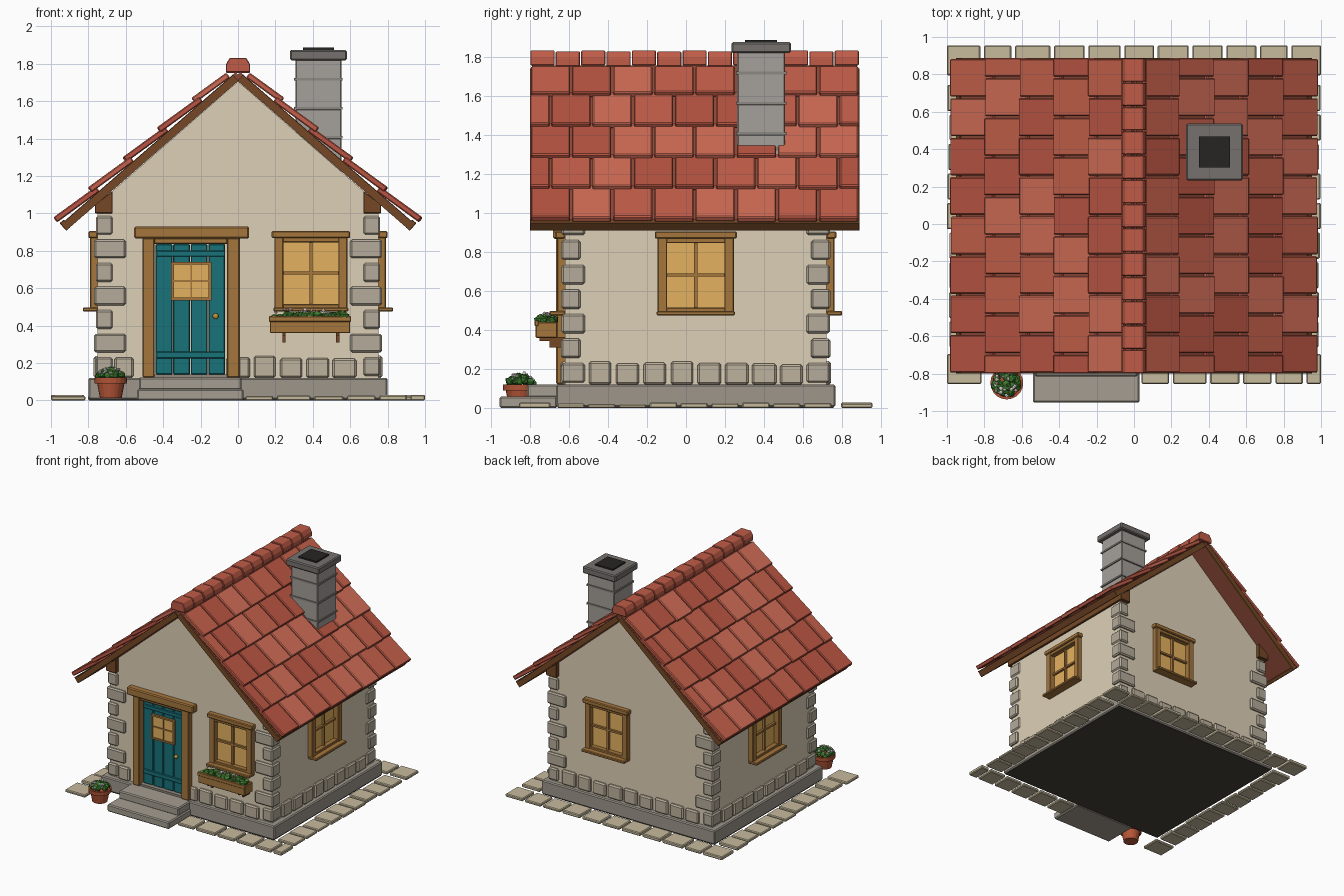
import bpy, bmesh, random
from math import sin, cos, radians, pi
from mathutils import Matrix, Vector

if "Cube" in bpy.data.objects:
    bpy.data.objects.remove(bpy.data.objects["Cube"])

random.seed(4)
T, RZ = Matrix.Translation, lambda a: Matrix.Rotation(radians(a), 4, 'Z')
MATS = {}


def mat(hexcode):
    if hexcode not in MATS:
        m = bpy.data.materials.new("colour_" + hexcode)
        c = [(int(hexcode[i:i + 2], 16) / 255) ** 2.2 for i in (0, 2, 4)]
        m.diffuse_color = (*c, 1)
        m.use_nodes = True
        m.node_tree.nodes["Principled BSDF"].inputs["Base Color"].default_value = m.diffuse_color
        MATS[hexcode] = m
    return MATS[hexcode]


def finish(name, color, bm, bevel=0.0):
    bmesh.ops.recalc_face_normals(bm, faces=bm.faces)
    me = bpy.data.meshes.new(name)
    bm.to_mesh(me)
    bm.free()
    ob = bpy.data.objects.new(name, me)
    bpy.context.collection.objects.link(ob)
    me.materials.append(mat(color))
    if bevel:
        b = ob.modifiers.new("bevel", 'BEVEL')
        b.width, b.segments, b.limit_method = bevel, 1, 'ANGLE'
    return ob


def cubes(name, color, mats, bevel=0.0):
    bm = bmesh.new()
    for m in mats:
        bmesh.ops.create_cube(bm, size=1, matrix=m)
    return finish(name, color, bm, bevel)


def boxm(x0, x1, y0, y1, z0, z1):
    return T(((x0 + x1) / 2, (y0 + y1) / 2, (z0 + z1) / 2)) @ Matrix.Diagonal((x1 - x0, y1 - y0, z1 - z0, 1))


def boxes(name, color, lst, bevel=0.0, m=Matrix()):
    return cubes(name, color, [m @ boxm(*b) for b in lst], bevel)


def prisms(name, color, profile, spans, bevel=0.0):
    # x-z profile extruded along y for every (y0, y1, dz)
    bm = bmesh.new()
    for y0, y1, dz in spans:
        f = bm.faces.new([bm.verts.new((x, y0, z + dz)) for x, z in profile])
        r = bmesh.ops.extrude_face_region(bm, geom=[f])
        bmesh.ops.translate(bm, vec=(0, y1 - y0, 0), verts=[v for v in r["geom"] if isinstance(v, bmesh.types.BMVert)])
    return finish(name, color, bm, bevel)


WALL, STONE, WOOD, DARKWOOD, GLASS, TEAL = "DDCFB6", "B3AA99", "A3753F", "74492A", "E4B060", "1F7279"
YC = 0.05
# Wall frames: local x runs along the wall, outward is -y, origin on the wall face
FRONT, BACK = T((0, -0.62, 0)), T((0, 0.72, 0)) @ RZ(180)
RIGHT, LEFT = T((0.75, YC, 0)) @ RZ(90), T((-0.75, YC, 0)) @ RZ(-90)

# Plinth, dark underside and inner core
boxes("plinth", "9C958A", [(-.8, .8, -.665, .765, .005, .12)], .008)
boxes("underside", "4A443E", [(-.79, .79, -.655, .755, 0, .02)])
boxes("wall_core", WALL, [(-.7, .7, -.57, .67, .1, 1.0)])


def wall(name, m, half, openings):
    lst, x = [], -half
    for a, b, z0, z1 in openings:
        lst += [(x, a, 0, .055, .12, 1.0), (a, b, 0, .055, z1, 1.0)]
        if z0 > .13:
            lst.append((a, b, 0, .055, .12, z0))
        x = b
    lst.append((x, half, 0, .055, .12, 1.0))
    boxes(name, WALL, lst, 0, m)


wall("front_wall", FRONT, .75, [(-.49, -.015, .12, .87), (.2, .57, .49, .88)])
wall("back_wall", BACK, .75, [(-.395, -.025, .49, .88)])
wall("right_wall", RIGHT, .62, [(-.185, .185, .49, .88)])
wall("left_wall", LEFT, .62, [(-.185, .185, .49, .88)])
prisms("gables", WALL, [(-.75, 1), (.75, 1), (.75, 1.05), (0, 1.705), (-.75, 1.05)], [(-.62, -.565, 0), (.665, .72, 0)])
for s, n in ((1, "right"), (-1, "left")):
    prisms(n + "_wall_plate", DARKWOOD, [(s * .67, 1), (s * .765, 1), (s * .765, 1.05), (s * .67, 1.12)],
           [(-.655, .755, 0)], .004)

# Corner quoins, alternating long and short
q = []
for sx in (-1, 1):
    for sy in (-1, 1):
        for i in range(7):
            long = i % 2 == 1
            lx, ly = (.17, .1) if long else (.09, .12)
            ox, oy = (.77, .69) if long else (.76, .687)
            z = .18 + .126 * i
            q.append(T((sx * (ox - lx / 2), YC + sy * (oy - ly / 2), z)) @ Matrix.Diagonal((lx, ly, .1, 1)))
cubes("corner_quoins", STONE, q, .01)

# Row of stones at the wall base
base = []
for m, half, skip in ((FRONT, .64, (-.6, .0)), (BACK, .64, None), (RIGHT, .56, None), (LEFT, .56, None)):
    n = 9 if half > .6 else 8
    p = 2 * half / n
    for i in range(n):
        u = -half + p * (i + .5)
        w = p / 2 - random.uniform(.006, .014)
        if not (skip and skip[0] < u < skip[1]):
            base.append(m @ boxm(u - w, u + w, -.022, .03, .12, random.uniform(.222, .242)))
base.append(FRONT @ boxm(-.66, -.56, -.022, .03, .12, .23))
cubes("base_stones", "BDB19C", base, .01)

# Paving around the house
pave = []
for sy in (-1, 1):
    x = -1.0
    while x < .99:
        w = random.uniform(.145, .19)
        x1 = 1.0 if x + w > .93 else x + w
        if sy > 0 or x1 < -.8 or x > .035:
            pave.append(boxm(x, x1, YC + sy * .9 - (.0 if sy > 0 else 0) - .08 + sy * -.075, YC + sy * .905 + .08 - sy * .08,
                             0, random.uniform(.022, .03)))
        x = x1 + .02
        if sy < 0 and -.8 < x < .04 and x1 < -.8:
            x = .04
for sx in (-1, 1):
    for i in range(9):
        y = -.66 + i * .158
        a = .82 + random.uniform(0, .015)
        xs = sorted((sx * a, sx * random.uniform(.985, 1)))
        pave.append(boxm(*xs, y, y + .14, 0, random.uniform(.02, .03)))
cubes("paving_stones", "C6B99C", pave, .006)

# Front steps
boxes("front_steps", "A39C90", [(-.54, .03, -.955, -.66, 0, .06), (-.53, .02, -.815, -.64, .055, .122)], .008)

# Windows
def window(name, m):
    boxes(name + "_frame", WOOD, [(-.195, -.147, -.04, .04, .49, .88), (.147, .195, -.04, .04, .49, .88),
          (-.16, .16, -.035, .04, .845, .88), (-.16, .16, -.035, .04, .48, .515)], .004, m)
    boxes(name + "_header", WOOD, [(-.21, .21, -.05, .0, .868, .905)], .006, m)
    boxes(name + "_sill", WOOD, [(-.2, .2, -.08, .0, .475, .497)], .005, m)
    boxes(name + "_muntins", WOOD, [(-.008, .008, -.015, .02, .51, .85), (-.15, .15, -.013, .02, .674, .69)], 0, m)
    boxes(name + "_glass", GLASS, [(-.15, .15, .005, .03, .5, .86)], 0, m)


window("front_window", FRONT @ T((.39, 0, 0)))
window("back_window", BACK @ T((-.21, 0, 0)))
window("right_window", RIGHT)
window("left_window", LEFT)

# Door
boxes("door_frame", WOOD, [(-.51, -.447, -.045, .04, .122, .87), (-.06, .01, -.045, .04, .122, .87),
                           (-.45, -.055, -.03, .04, .835, .87)], .006, FRONT)
boxes("door_header", WOOD, [(-.555, .06, -.06, 0, .866, .93)], .008, FRONT)
boxes("door_threshold", "8E877C", [(-.45, -.055, -.03, .04, .12, .138)], 0, FRONT)
boxes("door_planks", TEAL, [(-.44 + i * .0938, -.35 + i * .0938, 0, .04, .138, .835) for i in range(4)], .005, FRONT)
boxes("door_rails", TEAL, [(-.435, -.07, -.01, .01, .225, .26), (-.435, -.07, -.01, .01, .77, .8)], .003, FRONT)
boxes("door_window_frame", WOOD, [(-.357, -.343, -.018, .01, .535, .74), (-.157, -.143, -.018, .01, .535, .74),
      (-.35, -.15, -.018, .01, .535, .549), (-.35, -.15, -.018, .01, .726, .74),
      (-.255, -.245, -.014, .01, .54, .735), (-.35, -.15, -.014, .01, .633, .643)], 0, FRONT)
boxes("door_window_glass", GLASS, [(-.35, -.15, -.008, .01, .54, .735)], 0, FRONT)
bm = bmesh.new()
bmesh.ops.create_uvsphere(bm, u_segments=12, v_segments=8, radius=.016, matrix=T((-.12, -.645, .45)))
finish("door_knob", "C79A3C", bm)

# Roof: a runs down the slope, n points out of it; left side is mirrored
ang = radians(41)
a, n = Vector((cos(ang), 0, -sin(ang))), Vector((sin(ang), 0, cos(ang)))


def slope(sx, s0, s1, y0, y1, n0, n1, tilt=0.0):
    av, nv = a * cos(tilt) + n * sin(tilt), n * cos(tilt) - a * sin(tilt)
    c = Vector((0, (y0 + y1) / 2, 1.71)) + a * (s0 + s1) / 2 + n * (n0 + n1) / 2
    m = Matrix((av * (s1 - s0), (0, y1 - y0, 0), nv * (n1 - n0))).transposed().to_4x4()
    return Matrix.Diagonal((sx, 1, 1, 1)) @ T(c) @ m


Y0, Y1, ROW, COL = -.80, .888, .244, .211
sides = (-1, 1)
cubes("roof_deck", "8C4A3A", [slope(s, -.02, 1.205, Y0 + .012, Y1 - .012, 0, .042) for s in sides])
cubes("eave_boards", DARKWOOD, [slope(s, 1.19, 1.22, Y0, Y1, -.004, .05) for s in sides], .003)
cubes("barge_boards", DARKWOOD, [slope(s, 0, 1.215, y, y + .016, -.003, .04) for s in sides for y in (Y0, Y1 - .016)])
shades = {"C4604C": [], "B85644": [], "D06C57": []}
for s in sides:
    for r in range(5):
        off = 0 if r % 2 == 0 else -COL / 2
        for c in range(9):
            y0, y1 = max(Y0, Y0 + off + c * COL + .005), min(Y1, Y0 + off + (c + 1) * COL - .005)
            if y1 - y0 > .03:
                lo = (r + 1) * ROW + random.uniform(0, .008)
                shades[random.choice(list(shades))].append(
                    slope(s, max(.02, r * ROW - .03), lo, y0, y1, .05, .083, radians(5)))
for i, (col, ms) in enumerate(shades.items()):
    cubes("roof_tiles_%d" % (i + 1), col, ms, .006)
step = (Y1 - Y0) / 13
prisms("ridge_caps", "BE5C49", [(-.065, 1.75), (-.065, 1.79), (-.045, 1.826), (.045, 1.826), (.065, 1.79), (.065, 1.75)],
       [(Y0 + i * step + .003, Y0 + (i + 1) * step - .003, 0 if i % 2 else .005) for i in range(13)], .004)

# Chimney
CH = T((.43, .385, 0))
boxes("chimney_stack", "A39E98", [(-.123, .123, -.123, .123, z, z + .15) for z in (1.15, 1.253, 1.408, 1.563, 1.69)], .006, CH)
boxes("chimney_courses", "8C8782", [(-.13, .13, -.13, .13, z, z + .014) for z in (1.4, 1.555, 1.71)], 0, CH)
boxes("chimney_cap", "75716D", [(-.152, .152, -.152, .152, 1.818, 1.874)], .008, CH)
boxes("chimney_flue", "2A2928", [(-.082, .082, -.082, .082, 1.86, 1.886)], 0, CH)

# Window box and brackets
boxes("window_box", WOOD, [(.17, .6, -.77, -.75, .36, .44), (.17, .6, -.68, -.66, .36, .44), (.17, .19, -.76, -.67, .36, .44),
      (.58, .6, -.76, -.67, .36, .44), (.165, .605, -.775, -.755, .42, .45), (.17, .6, -.76, -.67, .36, .38)], .004)
boxes("window_box_brackets", DARKWOOD, [(x, x + .018, -.70, -.615, .31, .365) for x in (.237, .525)]
      + [(x, x + .018, -.75, -.615, .345, .365) for x in (.237, .525)])
boxes("window_box_soil", "4A3526", [(.18, .59, -.76, -.67, .37, .425)])

# Flower pot, a turned profile
bm = bmesh.new()
prof = [(0, .012), (.058, .012), (.073, .09), (.086, .09), (.088, .122), (.074, .122), (.07, .108), (0, .108)]
vs = [bm.verts.new((r, 0, z)) for r, z in prof]
es = [bm.edges.new(p) for p in zip(vs, vs[1:])]
bmesh.ops.spin(bm, geom=vs + es, cent=(0, 0, 0), axis=(0, 0, 1), angle=2 * pi, steps=20)
bmesh.ops.remove_doubles(bm, verts=bm.verts, dist=1e-4)
bmesh.ops.translate(bm, verts=bm.verts, vec=(-.68, -.85, 0))
finish("flower_pot", "B5573A", bm)


# Leaves and blossoms
def blobs(name, color, pts, r):
    bm = bmesh.new()
    for p in pts:
        m = T(p) @ Matrix.Rotation(random.uniform(0, 6), 4, random.choice('XYZ')) @ Matrix.Diagonal((1, 1, .75, 1))
        bmesh.ops.create_icosphere(bm, subdivisions=1, radius=r * random.uniform(.8, 1.15), matrix=m)
    finish(name, color, bm)


def in_box(z):
    return (random.uniform(.19, .58), random.uniform(-.755, -.675), z + random.uniform(-.015, .015))


def in_pot(k):
    t, r = random.uniform(0, 2 * pi), .07 * random.random() ** .5
    return (-.68 + r * cos(t), -.85 + r * sin(t), .125 + k + .04 * (1 - (r / .07) ** 2))


blobs("window_box_leaves", "3F7A32", [in_box(.445) for _ in range(60)], .025)
blobs("window_box_light_leaves", "5F9A42", [in_box(.455) for _ in range(25)], .02)
blobs("window_box_blossoms", "F0DDE0", [in_box(.472) for _ in range(18)], .011)
blobs("pot_leaves", "3F7A32", [in_pot(0) for _ in range(45)], .022)
blobs("pot_blossoms", "F2E6E6", [in_pot(.017) for _ in range(18)], .011)
